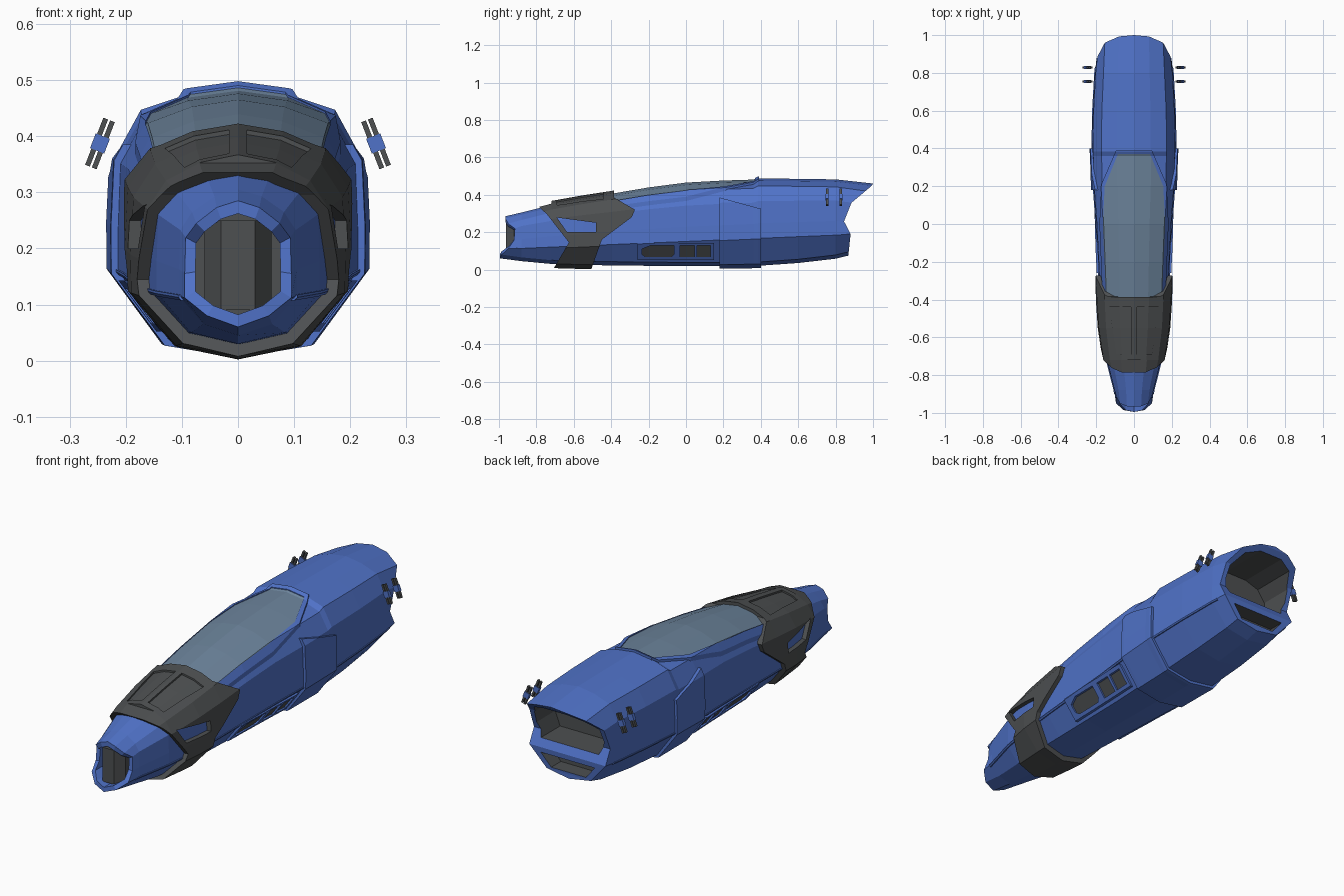
import bpy, bmesh
from mathutils import Vector

if "Cube" in bpy.data.objects:
    bpy.data.objects.remove(bpy.data.objects["Cube"])


def material(name, rgb):
    m = bpy.data.materials.new(name)
    m.use_nodes = True
    m.diffuse_color = (*rgb, 1)
    m.node_tree.nodes["Principled BSDF"].inputs["Base Color"].default_value = (*rgb, 1)
    return m


blue = material("hull blue", (0.08, 0.17, 0.58))
gray = material("dark gray", (0.075, 0.08, 0.083))
glass = material("canopy glass", (0.15, 0.23, 0.33))


def add_object(name, bm, *mats):
    bmesh.ops.recalc_face_normals(bm, faces=bm.faces)
    mesh = bpy.data.meshes.new(name)
    bm.to_mesh(mesh)
    bm.free()
    for m in mats:
        mesh.materials.append(m)
    obj = bpy.data.objects.new(name, mesh)
    bpy.context.scene.collection.objects.link(obj)
    return obj


def prism(name, points, axis, lo, hi, *mats, index=0):
    """Extrude a flat outline along one axis."""
    def place(p, h):
        v = list(p)
        v.insert("xyz".index(axis), h)
        return v
    bm = bmesh.new()
    ends = [[bm.verts.new(place(p, h)) for p in points] for h in (lo, hi)]
    n = len(points)
    for ring in ends:
        bm.faces.new(ring)
    for i in range(n):
        j = (i + 1) % n
        bm.faces.new((ends[0][i], ends[0][j], ends[1][j], ends[1][i]))
    for f in bm.faces:
        f.material_index = index
    return add_object(name, bm, *mats)


def boolean(obj, cutter, operation):
    mod = obj.modifiers.new("cut", "BOOLEAN")
    mod.operation, mod.solver, mod.object = operation, "EXACT", cutter
    bpy.context.view_layer.objects.active = obj
    bpy.ops.object.modifier_apply(modifier=mod.name)
    bpy.data.objects.remove(cutter)


# Hull stations: y, half width, bottom, top
STATIONS = [
    (-0.95, 0.095, 0.06, 0.285), (-0.88, 0.105, 0.045, 0.305),
    (-0.72, 0.145, 0.03, 0.345), (-0.55, 0.17, 0.025, 0.375),
    (-0.4, 0.18, 0.022, 0.398), (-0.2, 0.19, 0.02, 0.432),
    (0, 0.2, 0.018, 0.458), (0.2, 0.215, 0.018, 0.469),
    (0.36, 0.22, 0.02, 0.474), (0.385, 0.222, 0.02, 0.487),
    (0.6, 0.218, 0.035, 0.485), (0.8, 0.207, 0.058, 0.482),
    (0.9, 0.198, 0.075, 0.46)]
# Fore and aft edge of each profile point, bottom to top
NOSE_Y = (-0.995, -0.985, -0.95, -0.92, -0.915, -0.95, -0.965, -0.965)
TAIL_Y = (0.87, 0.87, 0.88, 0.845, 0.885, 0.96, 0.993, 1.0)


def profile(y, w, b, t, offset):
    """Half cross-section from bottom centre to top centre."""
    waist = 0.152 + 0.042 * y
    rise = t - waist
    pts = [(0, b), (0.58 * w, b + 0.02), (w, waist), (w, waist + 0.25 * rise),
           (0.98 * w, waist + 0.62 * rise), (0.78 * w, t - 0.04),
           (0.4 * w, t - 0.012), (0, t)]
    centre = Vector((0, (b + t) / 2))
    out = []
    for p in pts:
        d = Vector(p) - centre
        q = Vector(p) + d.normalized() * offset
        out.append(Vector((q.x, y, q.y)))
    return out


def hull(name, offset, *mats):
    """Loft the body; offset grows it outward for fitted plates."""
    halves = [profile(*s, offset) for s in STATIONS]
    for half, ys in ((halves[0], NOSE_Y), (halves[-1], TAIL_Y)):
        for p, y in zip(half, ys):
            p.y = y
    # Nose rim and tunnel
    rim = [Vector((p.x * 0.8, p.y, 0.17 + (p.z - 0.17) * 0.8)) for p in halves[0]]
    tunnel = [Vector((p.x, -0.88, p.z)) for p in rim]
    halves = [tunnel, rim] + halves
    bm = bmesh.new()
    rings = []
    for half in halves:
        right = [bm.verts.new(p) for p in half]
        left = [bm.verts.new((-p.x, p.y, p.z)) for p in half[1:-1]]
        rings.append(right + left[::-1])
    n = len(rings[0])
    for a, b in zip(rings, rings[1:]):
        for i in range(n):
            j = (i + 1) % n
            bm.faces.new((a[i], a[j], b[j], b[i]))
    # Close the ends with level strips
    for ring, index in ((rings[0], 1), (rings[-1], 0)):
        for i in range(n // 2):
            strip = dict.fromkeys((ring[i], ring[i + 1], ring[-i - 1], ring[-i % n]))
            bm.faces.new(list(strip)).material_index = index
    return add_object(name, bm, *mats)


def plate(name, outline, axis, offset, mat):
    """Part of the grown hull inside a prism."""
    obj = hull(name, offset, mat)
    lo = 0.25 if axis == "z" else -1
    boolean(obj, prism("plate_cutter", outline, axis, lo, 1, mat), "INTERSECT")
    return obj


def cut(obj, outline, axis, lo, hi, *mats, index=0):
    boolean(obj, prism("hole_cutter", outline, axis, lo, hi, *mats, index=index), "DIFFERENCE")


def mirrored(points):
    return points + [(-x, y) for x, y in reversed(points)]


def rect(a0, a1, b0, b1):
    return [(a0, b0), (a1, b0), (a1, b1), (a0, b1)]


# Main body with two rear openings
body = hull("hull", 0, blue, gray)
exhaust = mirrored([(0.15, 0.225), (0.175, 0.29), (0.17, 0.35), (0.13, 0.405), (0.06, 0.428)])
cut(body, exhaust, "y", 0.72, 1.2, blue, gray, index=1)
cut(body, mirrored([(0.09, 0.105), (0.14, 0.165)]), "y", 0.8, 1.2, blue, gray, index=1)

# Intake grille in the nose
prism("nose_grille", mirrored([(0.06, -0.87), (0.06, -0.92), (0.03, -0.962)]),
      "z", 0.09, 0.25, gray)

# Canopy glass and its raised frame
glass_outline = mirrored([(0.147, -0.43), (0.165, 0), (0.155, 0.2), (0.085, 0.37)])
frame_outline = mirrored([(0.165, -0.44), (0.183, 0), (0.173, 0.21), (0.095, 0.39)])
frame = plate("canopy_frame", frame_outline, "z", 0.011, blue)
cut(frame, glass_outline, "z", 0.2, 1, blue)
plate("canopy_glass", glass_outline, "z", 0.007, glass)

# Dark collar behind the nose, with side windows and sunken top panels
collar_outline = [
    (-0.786, 0.335), (-0.72, 0.352), (-0.72, 0.6), (-0.39, 0.6), (-0.385, 0.385),
    (-0.273, 0.32), (-0.29, 0.28), (-0.45, 0.16), (-0.525, -0.05),
    (-0.74, -0.05), (-0.626, 0.145), (-0.743, 0.295)]
collar = plate("collar", collar_outline, "x", 0.022, gray)
cut(collar, [(-0.69, 0.278), (-0.48, 0.25), (-0.48, 0.2), (-0.636, 0.2)], "x", -1, 1, gray)
for side, name in ((1, "left"), (-1, "right")):
    panel = [(side * x, y) for x, y in
             ((0.016, -0.69), (0.095, -0.69), (0.13, -0.44), (0.016, -0.44))]
    cut(collar, panel, "z", 0.25, 1, gray)
    plate("collar_panel_" + name, panel, "z", 0.014, gray)

# Armour band around the lower body
plate("side_armour", [(0.18, -0.1), (0.18, 0.385), (0.4, 0.325), (0.4, -0.1)], "x", 0.013, blue)

# Seam rail along the waist
plate("waist_rail", [(-0.9, 0.107), (0.83, 0.18), (0.83, 0.19), (-0.9, 0.117)], "x", 0.004, blue)

# Side vents: dark backing behind a cut frame
plate("vent_backing", rect(-0.25, 0.14, 0.058, 0.137), "x", 0.003, gray)
vents = plate("vent_frame", rect(-0.26, 0.15, 0.052, 0.143), "x", 0.011, blue)
slot = [(-0.235, 0.08), (-0.215, 0.066), (-0.08, 0.066), (-0.065, 0.08),
        (-0.065, 0.128), (-0.19, 0.128), (-0.235, 0.11)]
for hole in (slot, rect(-0.033, 0.045, 0.066, 0.128), rect(0.06, 0.132, 0.066, 0.128)):
    cut(vents, hole, "x", -1, 1, blue)


# Twin-rod antennas beside the tail
def box(name, centre, size, tilt, mat):
    bm = bmesh.new()
    bmesh.ops.create_cube(bm, size=1)
    bmesh.ops.scale(bm, vec=size, verts=bm.verts)
    obj = add_object(name, bm, mat)
    obj.location, obj.rotation_euler.y = centre, tilt


for side, name in ((1, "left"), (-1, "right")):
    for y in (0.755, 0.828):
        for dx in (-0.006, 0.006):
            box("antenna_rod_" + name, (side * (0.246 + dx), y, 0.387 + dx * 0.4),
                (0.009, 0.012, 0.09), side * -0.37, gray)
        box("antenna_clip_" + name, (side * 0.246, y, 0.387),
            (0.027, 0.016, 0.028), side * -0.37, blue)
